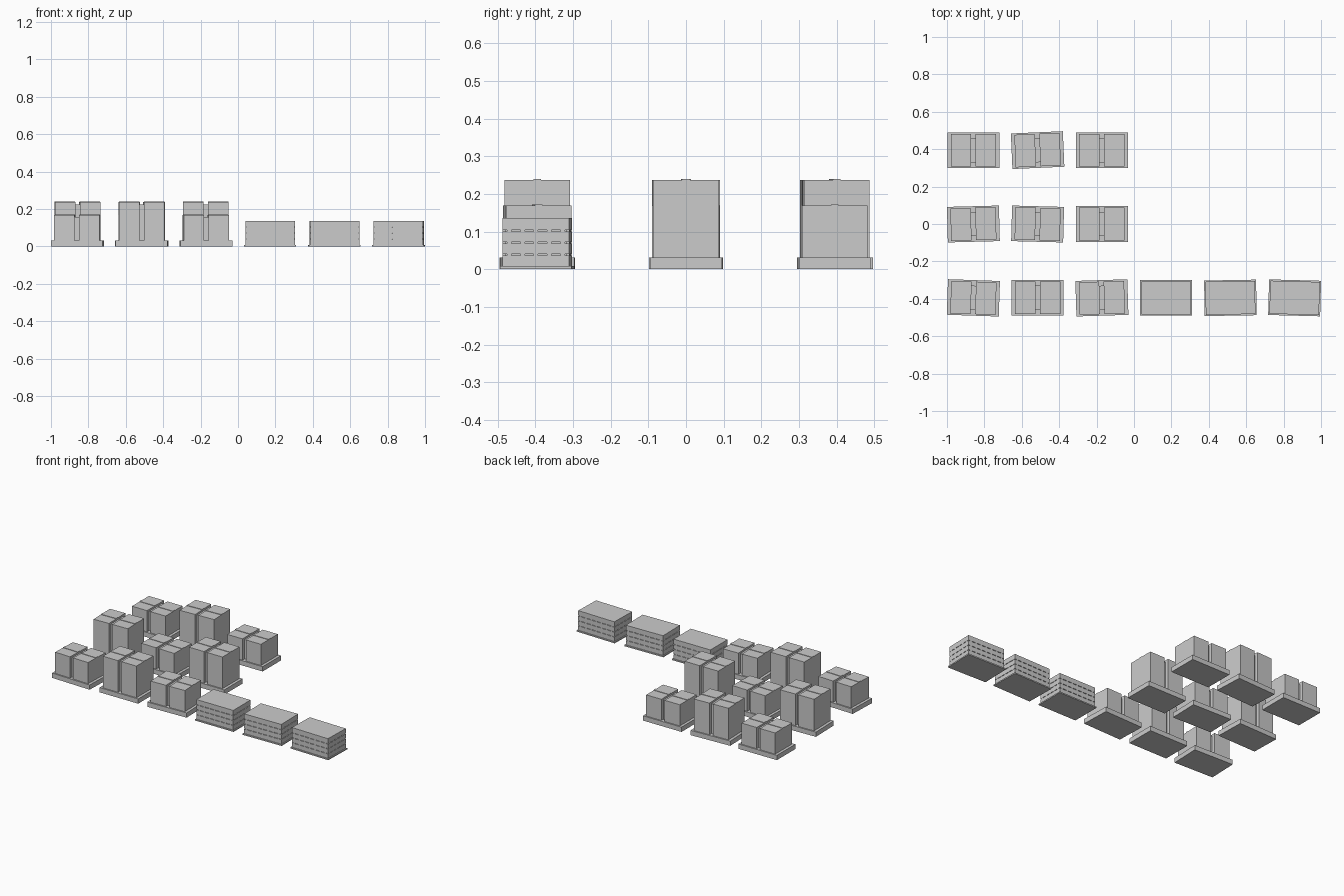
import bpy, bmesh, math
from mathutils import Matrix, Vector

cube = bpy.data.objects.get("Cube")
if cube:
    bpy.data.objects.remove(cube, do_unlink=True)

grey = bpy.data.materials.new("plain_grey")
grey.use_nodes = True
color = (0.6, 0.6, 0.6, 1)
grey.diffuse_color = color
grey.node_tree.nodes["Principled BSDF"].inputs["Base Color"].default_value = color


def block(bm, x, y, z0, z1, w, d):
    """Add a box centred on x, y that spans z0 to z1."""
    place = Matrix.Translation((x, y, (z0 + z1) / 2)) @ Matrix.Diagonal((w, d, z1 - z0, 1))
    bmesh.ops.create_cube(bm, size=1, matrix=place)


def make(name, blocks, spot, turn):
    """Turn a list of blocks into one placed object."""
    bm = bmesh.new()
    for b in blocks:
        block(bm, *b)
    mesh = bpy.data.meshes.new(name)
    bm.to_mesh(mesh)
    bm.free()
    mesh.materials.append(grey)
    obj = bpy.data.objects.new(name, mesh)
    obj.location = Vector((*spot, 0))
    obj.rotation_euler.z = math.radians(turn)
    bpy.context.collection.objects.link(obj)


PITCH, ROW = 0.3435, 0.395
WIDE, DEEP = 0.278, 0.19
BOX_W, BOX_D, GAP = 0.109, 0.174, 0.024


def carton_pallet(spot, top, turn):
    base = 0.031
    side = (BOX_W + GAP) / 2
    make("pallet", [(0, 0, 0, base, WIDE, DEEP)], spot, turn)
    make("cartons", [(s * side, 0, base, top, BOX_W, BOX_D) for s in (-1, 1)], spot, turn)
    make("carton_divider", [(0, 0, base, top - 0.012, GAP, 0.13)], spot, turn)
    make("carton_tape", [(s * side, 0, top, top + 0.003, BOX_W, 0.02) for s in (-1, 1)],
         spot, turn)


def slab_stack(spot, turn):
    base, top, layers, seam = 0.008, 0.136, 4, 0.004
    w, d = 0.265, 0.177
    step = (top - base) / layers
    make("base_board", [(0, 0, 0, base, WIDE, DEEP)], spot, turn)
    # Layers with recessed seams
    slabs = [(0, 0, base + i * step, base + (i + 1) * step - (seam if i < layers - 1 else 0), w, d)
             for i in range(layers)]
    make("stacked_slabs", slabs, spot, turn)
    # Core and spacer strips that break the seams into short slots
    spacers = [(0, 0, base, top - seam, w - 0.012, d - 0.012)]
    for i in range(1, layers):
        z = base + i * step
        for k in range(-3, 4):
            spacers.append((k * w / 7, 0, z - seam, z, 0.012, d))
        for k in range(-2, 3):
            spacers.append((0, k * d / 5, z - seam, z, w, 0.012))
    make("slab_spacers", spacers, spot, turn)


# Cartons alternate short and tall over a three by three block
turns = [(-2, 0, 1.8), (1.5, -1.5, 0), (0, 2.5, 0)]
for r in range(3):
    for c in range(3):
        tall = (r + c) % 2
        carton_pallet(((c - 2.5) * PITCH, (r - 1) * ROW), 0.237 if tall else 0.169, turns[r][c])

# Slab stacks continue the front row
for c, turn in enumerate((0, 1, -1.5)):
    slab_stack(((c + 0.5) * PITCH, -ROW), turn)
